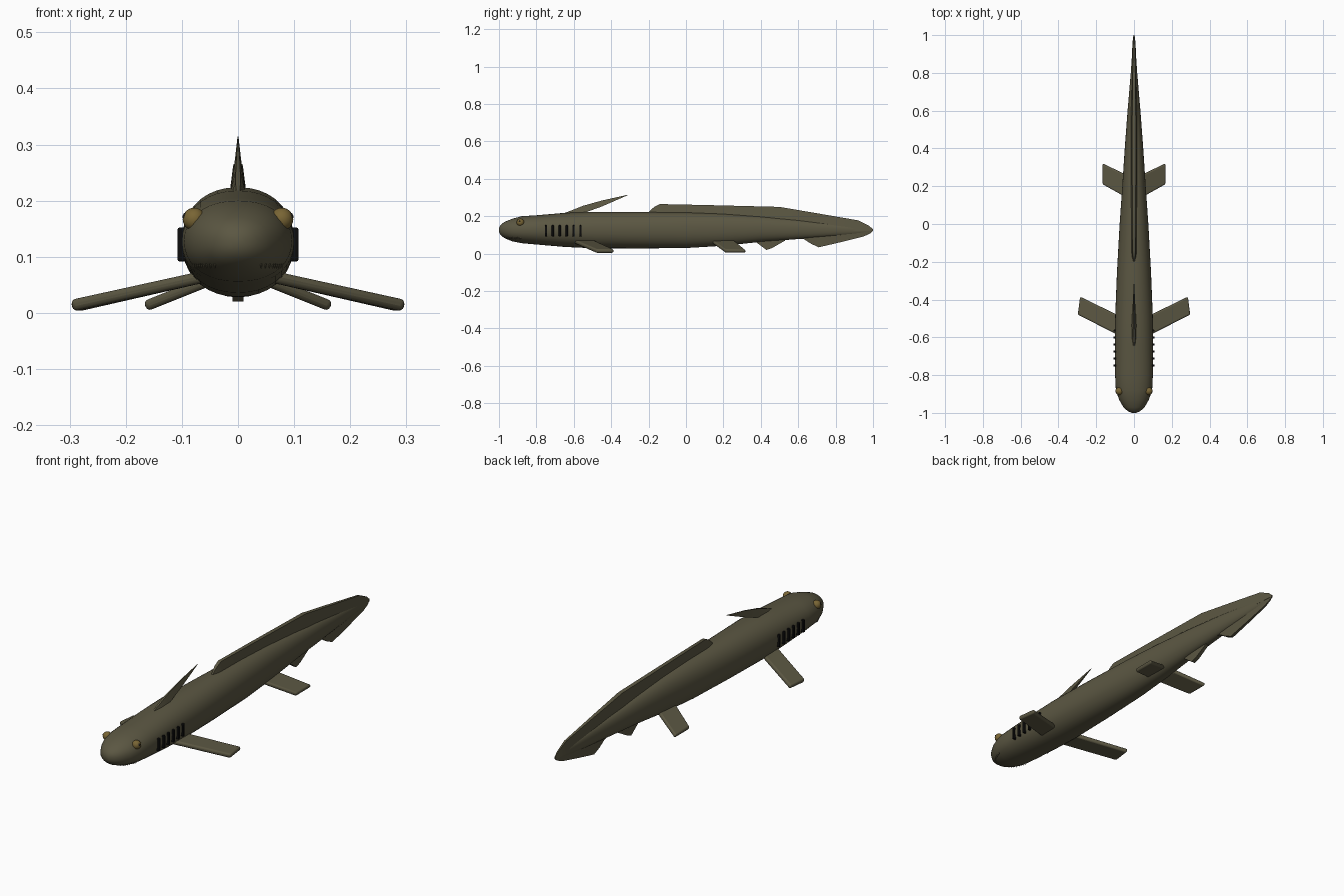
import bpy, bmesh, math
from mathutils import Vector, Matrix

if "Cube" in bpy.data.objects:
    bpy.data.objects.remove(bpy.data.objects["Cube"])


def material(name, rgb, rough=0.7):
    m = bpy.data.materials.new(name)
    m.use_nodes = True
    m.diffuse_color = (*rgb, 1)
    node = m.node_tree.nodes["Principled BSDF"]
    node.inputs["Base Color"].default_value = (*rgb, 1)
    node.inputs["Roughness"].default_value = rough
    return m


SKIN = material("olive skin", (0.105, 0.095, 0.055))
BLACK = material("gill black", (0.004, 0.004, 0.004))
GOLD = material("eye gold", (0.19, 0.13, 0.035))
PUPIL = material("pupil dark", (0.015, 0.013, 0.01))


def finish(bm, name, mat, angle=40, bevel=0):
    bmesh.ops.recalc_face_normals(bm, faces=bm.faces)
    mesh = bpy.data.meshes.new(name)
    bm.to_mesh(mesh)
    bm.free()
    ob = bpy.data.objects.new(name, mesh)
    bpy.context.collection.objects.link(ob)
    mesh.materials.append(mat)
    if bevel:
        mod = ob.modifiers.new("rounded edges", "BEVEL")
        mod.width, mod.segments = bevel, 3
    bpy.ops.object.select_all(action="DESELECT")
    bpy.context.view_layer.objects.active = ob
    ob.select_set(True)
    bpy.ops.object.shade_smooth_by_angle(angle=math.radians(angle))
    return ob


def loft(bm, rings):
    rows = [[bm.verts.new(p) for p in ring] for ring in rings]
    n = len(rows[0])
    for a, b in zip(rows, rows[1:]):
        for i in range(n):
            j = (i + 1) % n
            bm.faces.new((a[i], a[j], b[j], b[i]))
    bm.faces.new(rows[0])
    bm.faces.new(rows[-1])


# Body: stations of y, half width, bottom, top
BODY = [(-1.0, .012, .115, .138), (-.99, .034, .098, .155), (-.97, .056, .083, .17),
        (-.93, .079, .066, .186), (-.88, .096, .056, .2), (-.8, .1, .049, .205),
        (-.65, .1, .036, .218), (-.5, .1, .029, .224), (-.25, .09, .028, .223),
        (0, .076, .03, .221), (.2, .062, .042, .214), (.4, .049, .063, .2),
        (.6, .034, .078, .182), (.8, .017, .094, .158), (.95, .007, .107, .14),
        (.995, .003, .115, .13)]


def ring(y, w, low, high, n=36):
    pts = []
    for i in range(n):
        a = math.tau * i / n
        c, s = math.cos(a), math.sin(a)
        pts.append((math.copysign(abs(c) ** .92, c) * w, y,
                    (low + high) / 2 + math.copysign(abs(s) ** .92, s) * (high - low) / 2))
    return pts


def half_width(y, z):
    for a, b in zip(BODY, BODY[1:]):
        if a[0] <= y <= b[0]:
            t = (y - a[0]) / (b[0] - a[0])
            w, low, high = (a[k] + (b[k] - a[k]) * t for k in (1, 2, 3))
            d = (2 * z - low - high) / (high - low)
            return w * math.sqrt(max(0, 1 - d * d))
    return 0


bm = bmesh.new()
loft(bm, [ring(*s) for s in BODY])
finish(bm, "body", SKIN, 60)


# Midline fins: rows of y, base z, edge z, base half thickness
def midline_fin(name, rows, edge=.5):
    bm = bmesh.new()
    loft(bm, [[(-t, y, a), (t, y, a), (t * edge, y, b), (-t * edge, y, b)]
              for y, a, b, t in rows])
    return finish(bm, name, SKIN, 35)


midline_fin("front_dorsal_fin", [(-.65, .205, .217, .01), (-.61, .205, .232, .015),
            (-.55, .216, .256, .013), (-.45, .252, .284, .008), (-.31, .313, .315, .001)], .3)
midline_fin("long_dorsal_fin", [(-.2, .2, .222, .006), (-.17, .2, .25, .014),
            (-.14, .2, .265, .016), (.1, .19, .26, .018), (.5, .16, .25, .02),
            (.7, .14, .216, .016), (.92, .12, .178, .01), (.98, .12, .148, .006),
            (1, .12, .13, .003)])
midline_fin("anal_fin", [(.36, .09, .072, .012), (.43, .09, .02, .012),
            (.46, .09, .03, .012), (.53, .1, .07, .01)], .8)
midline_fin("lower_tail_fin", [(.56, .12, .085, .012), (.63, .12, .078, .014),
            (.67, .12, .052, .013), (.71, .12, .034, .012), (.83, .12, .062, .01),
            (.95, .125, .092, .007), (.985, .125, .108, .005), (1, .13, .122, .003)], .6)


# Paired fins: flat plates with rounded edges
def paired_fin(name, outline, half):
    for side, label in ((1, "left"), (-1, "right")):
        pts = [Vector((x * side, y, z)) for x, y, z in outline]
        up = (pts[1] - pts[0]).cross(pts[3] - pts[0]).normalized() * half
        bm = bmesh.new()
        loft(bm, [[p - up for p in pts], [p + up for p in pts]])
        finish(bm, f"{label}_{name}", SKIN, 40, half * .8)


paired_fin("pectoral_fin", [(.05, -.605, .067), (.297, -.48, .013),
                            (.285, -.385, .013), (.05, -.5, .067)], .0105)
paired_fin("pelvic_fin", [(.03, .135, .066), (.165, .21, .012),
                          (.165, .32, .012), (.03, .255, .066)], .0095)

# Gill slits, eyes and teeth on both sides
for side, label in ((1, "left"), (-1, "right")):
    for i in range(6):
        bm = bmesh.new()
        bmesh.ops.create_cube(bm, size=1, matrix=Matrix.Translation(
            (side * .094, -.749 + i * .037, .122)) @ Matrix.Diagonal((.027, .012, .06, 1)))
        finish(bm, f"{label}_gill_slit_{i + 1}", BLACK, 40, .003)

    eye = Vector((side * .078, -.885, .167))
    look = Vector((side * .85, -.2, .3)).normalized()
    for part, mat, r, shift in (("eye", GOLD, .0205, 0), ("pupil", PUPIL, .0075, .0145)):
        bm = bmesh.new()
        bmesh.ops.create_uvsphere(bm, u_segments=20, v_segments=12, radius=r,
                                  matrix=Matrix.Translation(eye + look * shift))
        finish(bm, f"{label}_{part}", mat, 60)

    bm = bmesh.new()
    for i in range(9):
        y = -.955 + i * .009
        z = .088
        bmesh.ops.create_cone(bm, cap_ends=True, segments=6, radius1=.0005, radius2=.003,
                              depth=.013, matrix=Matrix.Translation(
                                  (side * half_width(y, z), y, z - .003)))
    finish(bm, f"{label}_teeth", SKIN)
